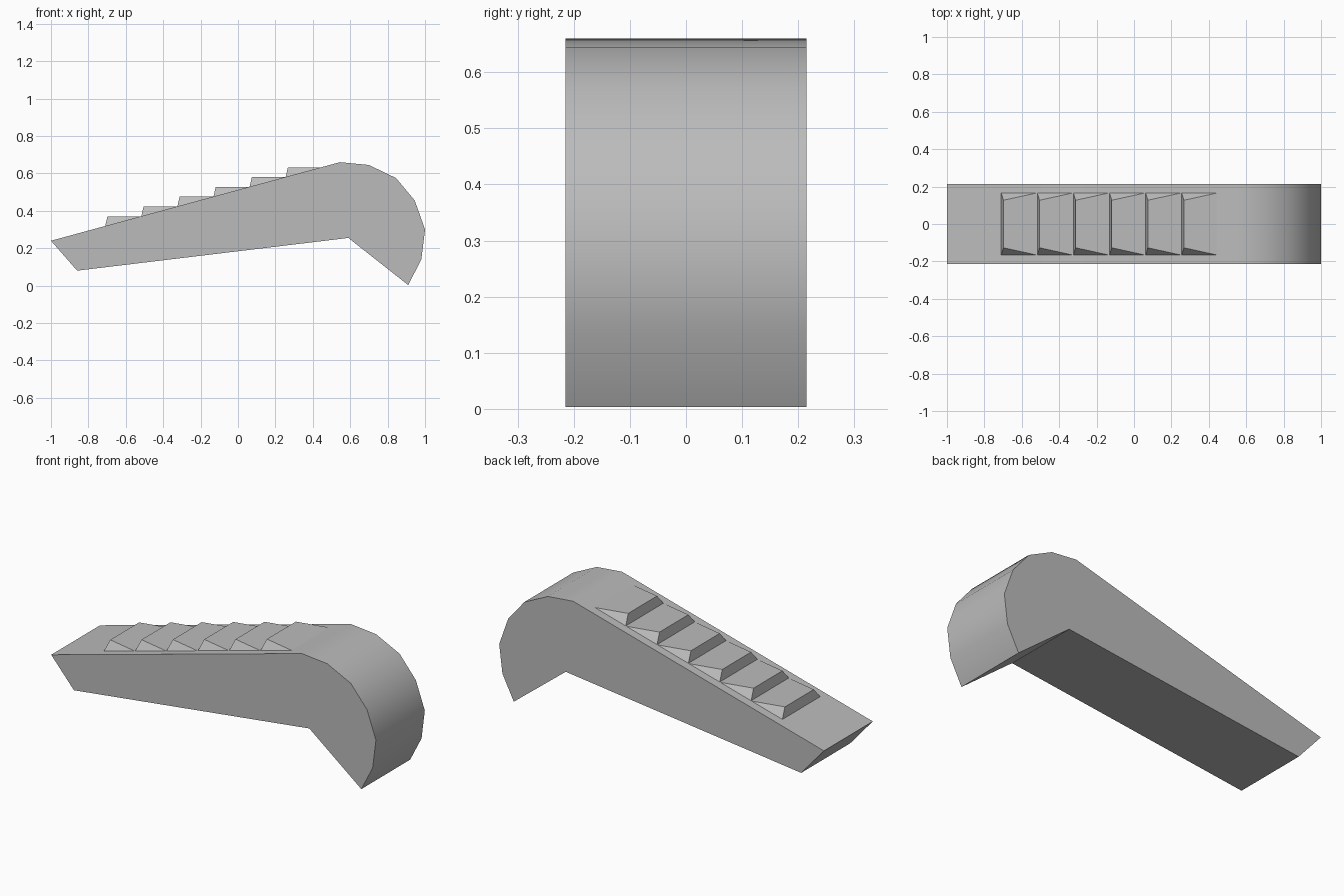
import bpy
import bmesh
import math

cube = bpy.data.objects.get("Cube")
if cube:
    bpy.data.objects.remove(cube, do_unlink=True)

grey = bpy.data.materials.new("plain grey")
grey.use_nodes = True
colour = (0.5, 0.5, 0.5, 1)
grey.diffuse_color = colour
grey.node_tree.nodes["Principled BSDF"].inputs["Base Color"].default_value = colour


def add_object(name, bm):
    bmesh.ops.recalc_face_normals(bm, faces=bm.faces)
    mesh = bpy.data.meshes.new(name)
    bm.to_mesh(mesh)
    bm.free()
    mesh.materials.append(grey)
    obj = bpy.data.objects.new(name, mesh)
    bpy.context.collection.objects.link(obj)
    return obj


# Hooked body: side profile extruded across its width
HALF_WIDTH = 0.215
TAIL, CREST = (-1, 0.24), (0.545, 0.66)
profile = [TAIL, (-0.86, 0.08), (0.59, 0.255), (0.91, 0.003), (0.98, 0.14),
           (1, 0.3), (0.945, 0.455), (0.845, 0.575), (0.7, 0.645), CREST]
bm = bmesh.new()
side = bm.faces.new([bm.verts.new((x, -HALF_WIDTH, z)) for x, z in profile])
extruded = bmesh.ops.extrude_face_region(bm, geom=[side], use_keep_orig=True)
new_verts = [v for v in extruded["geom"] if isinstance(v, bmesh.types.BMVert)]
bmesh.ops.translate(bm, verts=new_verts, vec=(0, 2 * HALF_WIDTH, 0))
body = add_object("hooked_body", bm)

# Rounded back is smooth, corners stay sharp
bpy.ops.object.select_all(action="DESELECT")
body.select_set(True)
bpy.context.view_layer.objects.active = body
bpy.ops.object.shade_smooth_by_angle(angle=math.radians(32))

# Row of grip teeth: level-topped wedges rising from the slope
SLOPE = (CREST[1] - TAIL[1]) / (CREST[0] - TAIL[0])
PITCH, BASE, TIP = 0.193, 0.166, 0.127


def slope_z(x):
    return TAIL[1] + SLOPE * (x - TAIL[0])


for i in range(6):
    x = -0.71 + PITCH * i
    back = x + PITCH - 0.003
    top = slope_z(back)
    bm = bmesh.new()
    right, left = [[bm.verts.new(p) for p in (
        (x, s * BASE, slope_z(x)),
        (x + 0.012, s * TIP, top),
        (back, s * BASE, top))] for s in (-1, 1)]
    bm.faces.new(right)
    bm.faces.new(left)
    bm.faces.new((right[0], right[1], left[1], left[0]))
    bm.faces.new((right[1], right[2], left[2], left[1]))
    add_object(f"grip_tooth_{i + 1}", bm)
